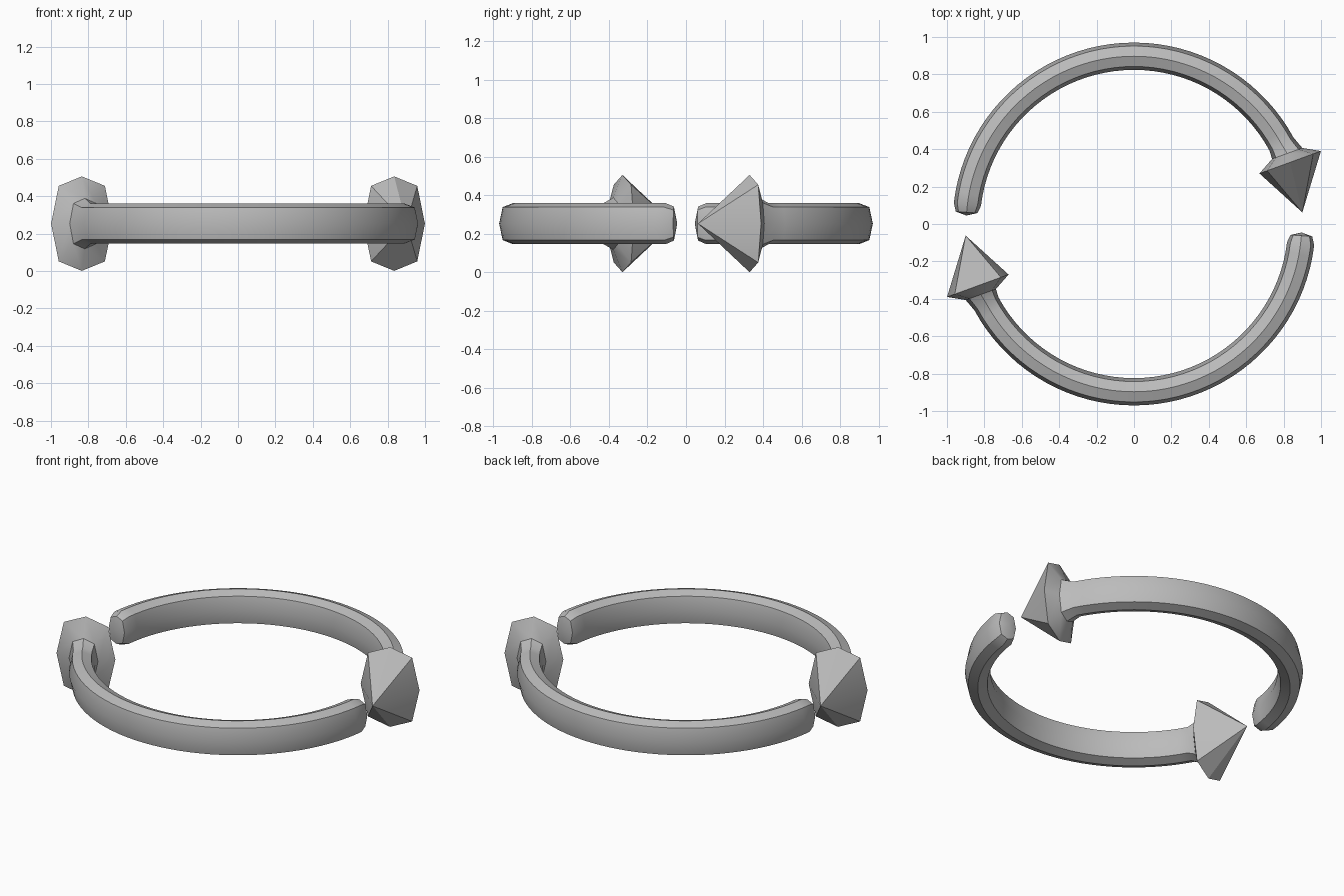
import bpy, bmesh
from math import cos, sin, radians, pi

if "Cube" in bpy.data.objects:
    bpy.data.objects.remove(bpy.data.objects["Cube"])

RADIUS, MID_Z = 0.897, 0.253
SHAFT = (0.073, 0.107)

grey = bpy.data.materials.new("plain grey")
grey.use_nodes = True
grey.diffuse_color = (0.5, 0.5, 0.5, 1)
grey.node_tree.nodes["Principled BSDF"].inputs["Base Color"].default_value = (0.5, 0.5, 0.5, 1)

# Flattened octagon, in units of half width and half height
OCTAGON = [(1, 0), (0.75, 0.8), (0, 1), (-0.75, 0.8),
           (-1, 0), (-0.75, -0.8), (0, -1), (0.75, -0.8)]


def on_circle(degrees):
    a = radians(degrees)
    return RADIUS * cos(a), RADIUS * sin(a)


def add_ring(bm, centre, facing, size):
    a = radians(facing)
    return [bm.verts.new((centre[0] + u * size[0] * cos(a),
                          centre[1] + u * size[0] * sin(a),
                          MID_Z + v * size[1])) for u, v in OCTAGON]


def cap(bm, ring, point):
    tip = bm.verts.new(point)
    for i in range(8):
        bm.faces.new((ring[i], ring[(i + 1) % 8], tip))


def curved_arrow(name, turn):
    bm = bmesh.new()
    # Head rim and the collar behind it
    rings = [add_ring(bm, (0.835, 0.33), 20, (0.175, 0.2525)),
             add_ring(bm, (0.819, 0.377), 20, (0.086, 0.135))]
    # Shaft
    start, end, steps = 28.5, 173.2, 40
    for i in range(steps + 1):
        a = start + (end - start) * i / steps
        rings.append(add_ring(bm, on_circle(a), a, SHAFT))
    # Rounded tail
    rings.append(add_ring(bm, on_circle(176), 176, (SHAFT[0] * 0.8, SHAFT[1] * 0.82)))
    for r, s in zip(rings, rings[1:]):
        for i in range(8):
            j = (i + 1) % 8
            bm.faces.new((r[i], r[j], s[j], s[i]))
    cap(bm, rings[-1], (*on_circle(177.1), MID_Z))
    # Pointed head
    cap(bm, rings[0], (0.9, 0.062, MID_Z))
    bmesh.ops.recalc_face_normals(bm, faces=bm.faces)
    mesh = bpy.data.meshes.new(name)
    bm.to_mesh(mesh)
    bm.free()
    mesh.materials.append(grey)
    obj = bpy.data.objects.new(name, mesh)
    obj.rotation_euler.z = turn
    bpy.context.collection.objects.link(obj)
    return obj


arrows = [curved_arrow("back_arrow", 0), curved_arrow("front_arrow", pi)]
bpy.ops.object.select_all(action='DESELECT')
for arrow in arrows:
    arrow.select_set(True)
bpy.context.view_layer.objects.active = arrows[0]
bpy.ops.object.shade_smooth_by_angle(angle=radians(30))
